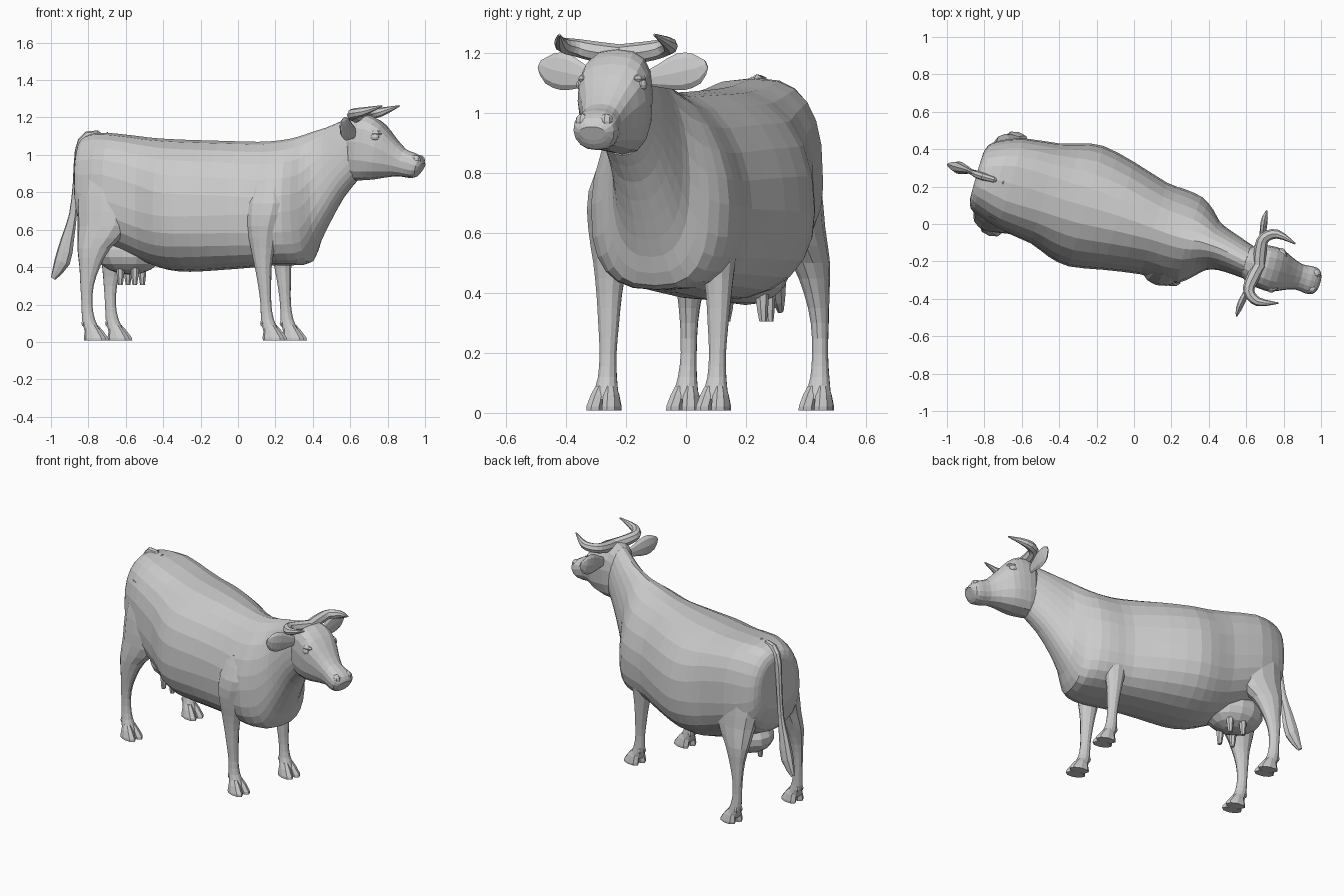
import bpy, bmesh
from math import sin, cos, pi, copysign, radians
from mathutils import Vector, Matrix

# Local frame: x along the animal (head +), y across, z up; turned into the scene by ROOT
ROOT = Matrix.Translation((0, -0.03, 0)) @ Matrix.Rotation(radians(-16), 4, 'Z')


def spline(rows, steps):
    """Catmull-Rom refinement of rows of numbers."""
    out, last = [], len(rows) - 1
    for i in range(last):
        a, b, c, d = (rows[max(0, min(last, i + k))] for k in (-1, 0, 1, 2))
        for s in range(steps):
            t = s / steps
            out.append([q + .5 * t * (r - p + t * (2 * p - 5 * q + 4 * r - w + t * (3 * (q - r) + w - p)))
                        for p, q, r, w in zip(a, b, c, d)])
    return out + [list(rows[-1])]


def make(name, bm):
    bmesh.ops.recalc_face_normals(bm, faces=bm.faces)
    bm.transform(ROOT)
    me = bpy.data.meshes.new(name)
    bm.to_mesh(me)
    bm.free()
    ob = bpy.data.objects.new(name, me)
    bpy.context.collection.objects.link(ob)
    return ob


def loft(name, rings):
    bm = bmesh.new()
    vs = [[bm.verts.new(p) for p in r] for r in rings]
    n = len(vs[0])
    for a, b in zip(vs, vs[1:]):
        for i in range(n):
            j = (i + 1) % n
            bm.faces.new((a[i], a[j], b[j], b[i]))
    bm.faces.new(vs[0])
    bm.faces.new(vs[-1])
    return make(name, bm)


def trunk(name, rows, n, steps, widest):
    """Rows: top x, top z, bottom x, bottom z, half width, centre y, upper and lower squareness."""
    rings = []
    for tx, tz, bx, bz, hw, yc, p, q in spline(rows, steps):
        ring = []
        for i in range(n):
            t = 2 * pi * i / n
            e = 2 / (p if sin(t) > 0 else q)
            s = copysign(abs(sin(t)) ** e, sin(t))
            c = copysign(abs(cos(t)) ** e, cos(t))
            f = widest + s * ((1 - widest) if s > 0 else widest)
            ring.append((bx + f * (tx - bx), yc + hw * c, bz + f * (tz - bz)))
        rings.append(ring)
    return loft(name, rings)


def limb(name, rows, side, yc, n=12, steps=2):
    """Rows: x, y offset, z, x radius, y radius - stacked level rings."""
    return loft(name, [[(x + rx * cos(2 * pi * i / n), yc + side * dy + ry * sin(2 * pi * i / n), z)
                        for i in range(n)] for x, dy, z, rx, ry in spline(rows, steps)])


def tube(name, path, up, n=8, steps=3, squash=1):
    pts = spline(path, steps)
    up, rings = Vector(up), []
    for k, (x, y, z, r) in enumerate(pts):
        tan = Vector(pts[min(k + 1, len(pts) - 1)][:3]) - Vector(pts[max(k - 1, 0)][:3])
        b = tan.cross(up).normalized()
        a = b.cross(tan).normalized()
        rings.append([Vector((x, y, z)) + a * r * cos(2 * pi * i / n) + b * r * squash * sin(2 * pi * i / n)
                      for i in range(n)])
    return loft(name, rings)


def ball(name, loc, radii, seg=12, rings=8):
    bm = bmesh.new()
    bmesh.ops.create_uvsphere(bm, u_segments=seg, v_segments=rings, radius=1,
                              matrix=Matrix.Translation(loc) @ Matrix.Diagonal((*radii, 1)))
    return make(name, bm)


# Body with neck
trunk("body", [
    (-.89, 1.04, -.885, .72, .13, .045, 2.2, 2.2),
    (-.875, 1.085, -.87, .62, .175, .045, 2.3, 2.2),
    (-.82, 1.115, -.82, .55, .21, .05, 2.4, 2.2),
    (-.70, 1.115, -.70, .50, .252, .055, 2.8, 2.2),
    (-.51, 1.093, -.51, .42, .278, .055, 2.6, 2.3),
    (-.40, 1.085, -.40, .385, .315, .05, 2.3, 2.3),
    (-.28, 1.08, -.28, .375, .335, .05, 2.2, 2.3),
    (-.10, 1.075, -.10, .385, .30, .048, 2.1, 2.4),
    (.10, 1.07, .10, .40, .255, .035, 1.9, 2.6),
    (.20, 1.075, .20, .41, .255, .028, 1.8, 2.8),
    (.29, 1.088, .31, .41, .24, .028, 1.8, 2.8),
    (.36, 1.108, .39, .425, .185, .035, 1.8, 2.8),
    (.42, 1.128, .435, .52, .135, .033, 1.9, 2.5),
    (.48, 1.145, .50, .64, .112, .028, 2, 2.3),
    (.55, 1.172, .58, .77, .10, .015, 2, 2.2),
    (.62, 1.20, .66, .86, .09, 0, 2, 2.2)], 24, 2, .42)

# Head
trunk("head", [
    (.60, 1.17, .62, .90, .06, 0, 2, 2.2),
    (.655, 1.215, .635, .865, .10, 0, 2.4, 2.4),
    (.74, 1.21, .70, .865, .118, 0, 2.8, 2.6),
    (.81, 1.165, .765, .87, .118, 0, 2.8, 2.6),
    (.87, 1.095, .84, .882, .090, 0, 2.5, 2.5),
    (.93, 1.032, .90, .885, .070, 0, 2.3, 2.3),
    (.985, 1.01, .95, .877, .075, 0, 2.3, 2.3),
    (1.022, .985, .99, .882, .07, 0, 2.4, 2.3),
    (1.036, .955, 1.012, .91, .045, 0, 2, 2)], 16, 2, .58)

# Legs: shared rows for both sides
FRONT = [(.21, .14, .88, .08, .055), (.205, .17, .74, .115, .083), (.19, .182, .62, .092, .08),
         (.188, .187, .50, .066, .058), (.192, .19, .40, .047, .044), (.20, .19, .30, .036, .036),
         (.207, .19, .20, .030, .029), (.215, .19, .12, .036, .032), (.232, .19, .07, .042, .042),
         (.24, .19, .045, .042, .042)]
HIND = [(-.71, .12, 1.0, .12, .08), (-.70, .135, .78, .165, .11), (-.705, .17, .62, .15, .09),
        (-.755, .205, .50, .092, .062), (-.774, .22, .40, .057, .042), (-.787, .227, .30, .037, .03),
        (-.787, .228, .20, .030, .027), (-.778, .23, .12, .036, .032), (-.76, .23, .07, .042, .042),
        (-.752, .23, .045, .042, .042)]
for side, tag in ((1, "left"), (-1, "right")):
    for part, rows, yc in (("front", FRONT, .01), ("hind", HIND, .043)):
        limb(f"{part}_leg_{tag}", rows, side, yc)
        # Cloven hooves and dewclaws
        x, dy = rows[-1][0], rows[-1][1]
        for toe in (-1, 1):
            o = toe * .027
            limb(f"{part}_hoof_{tag}_{'outer' if toe > 0 else 'inner'}",
                 [(x - .008, dy + o * .6, .09, .030, .020), (x + .004, dy + o * .8, .06, .044, .027),
                  (x + .016, dy + o, .022, .060, .031), (x + .018, dy + o, .008, .060, .031)],
                 side, yc, 8, 1)
            ball(f"{part}_dewclaw_{tag}_{'outer' if toe > 0 else 'inner'}",
                 (x - .046, yc + side * (dy + o * .6), .10), (.015, .012, .02), 6, 4)

    # Horn
    tube(f"horn_{tag}", [(.70, side * -.01, 1.195, .034), (.68, side * .08, 1.205, .034),
                         (.682, side * .15, 1.218, .030), (.745, side * .188, 1.23, .024),
                         (.85, side * .165, 1.262, .004)], (0, 0, 1))

    # Ear: leaf shape, thin front to back
    tube(f"ear_{tag}", [(.68, side * .085, 1.115, .022), (.672, side * .14, 1.125, .042),
                        (.662, side * .20, 1.138, .062), (.655, side * .255, 1.15, .052),
                        (.655, side * .29, 1.165, .014)], (0, 0, 1), 8, 2, .3)

    # Eye, brow and nostril
    ball(f"eye_{tag}", (.79, side * .103, 1.095), (.026, .020, .02), 10, 6)
    ball(f"brow_{tag}", (.785, side * .09, 1.115), (.042, .027, .018), 8, 6)
    ball(f"nostril_{tag}", (1.0, side * .042, .973), (.028, .024, .026), 8, 6)

    # Teats
    for x in (-.65, -.57):
        tube(f"teat_{tag}_{'rear' if x < -.6 else 'fore'}",
             [(x, .06 + side * .07, .42, .026), (x, .06 + side * .073, .345, .019),
              (x, .06 + side * .075, .305, .013)], (1, 0, 0), 7, 1)

# Udder
ball("udder", (-.62, .06, .475), (.18, .145, .115), 14, 9)

# Tail with its tuft
tube("tail", [(-.74, .05, 1.105, .018), (-.85, .05, 1.10, .028), (-.897, .053, 1.02, .026),
              (-.915, .057, .85, .020), (-.935, .06, .68, .022), (-.965, .06, .55, .036),
              (-.995, .06, .43, .044), (-1.045, .06, .34, .014)], (1, 0, 0), 8, 2, .75)
